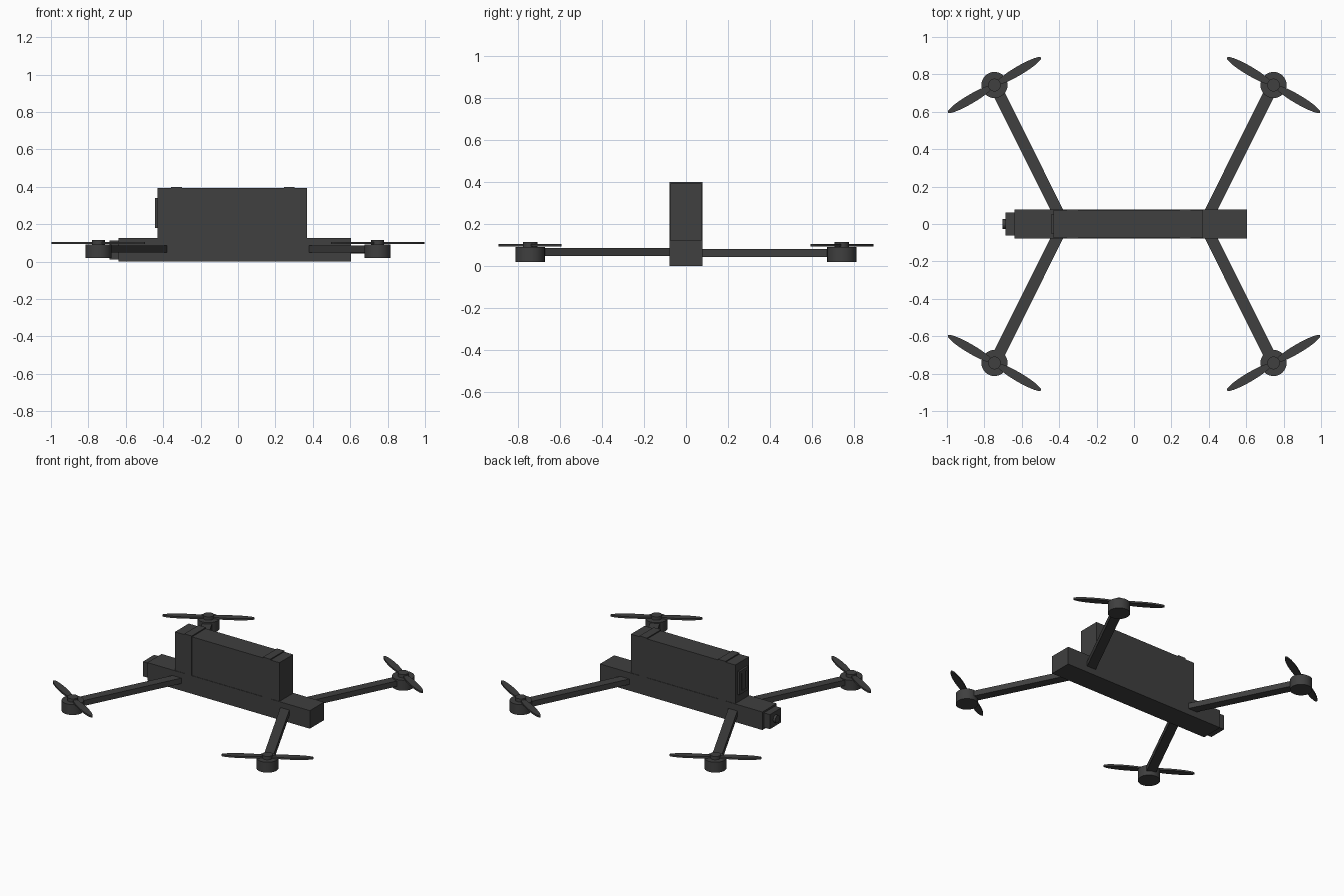
import bpy, bmesh
from math import cos, sin, pi, radians, atan2, hypot

if "Cube" in bpy.data.objects:
    bpy.data.objects.remove(bpy.data.objects["Cube"])

mat = bpy.data.materials.new("dark_grey")
mat.diffuse_color = (0.05, 0.05, 0.05, 1)
mat.use_nodes = True
mat.node_tree.nodes["Principled BSDF"].inputs["Base Color"].default_value = mat.diffuse_color


def finish(name, bm):
    bmesh.ops.recalc_face_normals(bm, faces=bm.faces)
    me = bpy.data.meshes.new(name)
    bm.to_mesh(me)
    bm.free()
    ob = bpy.data.objects.new(name, me)
    bpy.context.collection.objects.link(ob)
    me.materials.append(mat)
    return ob


def box(name, x, y, z):
    bm = bmesh.new()
    bmesh.ops.create_cube(bm, size=1)
    for v in bm.verts:
        v.co = [r[0] + (c + 0.5) * (r[1] - r[0]) for c, r in zip(v.co, (x, y, z))]
    return finish(name, bm)


def smooth(ob):
    bpy.ops.object.select_all(action='DESELECT')
    ob.select_set(True)
    bpy.context.view_layer.objects.active = ob
    bpy.ops.object.shade_smooth_by_angle(angle=radians(35))


def cylinder(name, loc, r, z0, z1, axis='Z'):
    bpy.ops.mesh.primitive_cylinder_add(vertices=32, radius=r, depth=z1 - z0)
    ob = bpy.context.object
    ob.name = name
    ob.data.materials.append(mat)
    if axis == 'X':
        ob.rotation_euler = (0, pi / 2, 0)
        ob.location = ((z0 + z1) / 2, loc[0], loc[1])
    else:
        ob.location = (loc[0], loc[1], (z0 + z1) / 2)
    smooth(ob)
    return ob


def propeller(name, x, y, angle):
    # two slim elliptical blades, extruded thin
    bm = bmesh.new()
    for side in (0, pi):
        a = angle + side
        ring = []
        for i in range(28):
            t = 2 * pi * i / 28
            u, w = 0.148 + 0.142 * cos(t), 0.024 * sin(t)
            ring.append(bm.verts.new((x + u * cos(a) - w * sin(a),
                                      y + u * sin(a) + w * cos(a), 0.093)))
        f = bm.faces.new(ring)
        ext = bmesh.ops.extrude_face_region(bm, geom=[f])['geom']
        for v in ext:
            if isinstance(v, bmesh.types.BMVert):
                v.co.z += 0.012
    return finish(name, bm)


# Fuselage and battery
box("fuselage", (-0.64, 0.605), (-0.078, 0.078), (0, 0.125))
box("battery", (-0.43, 0.37), (-0.075, 0.075), (0.12, 0.393))

# Battery straps
for name, x0 in (("rear_strap", -0.357), ("nose_strap", 0.245)):
    box(name, (x0, x0 + 0.057), (-0.078, 0.078), (0.12, 0.4))

# Battery connector: frame with a raised centre
for s in (-1, 1):
    box("connector_side", (-0.445, -0.425), sorted((s * 0.03, s * 0.05)), (0.18, 0.34))
    z = 0.26 + s * 0.07
    box("connector_rail", (-0.445, -0.425), (-0.03, 0.03), (z - 0.01, z + 0.01))
box("connector_core", (-0.442, -0.425), (-0.018, 0.018), (0.20, 0.32))

# Camera
box("camera_housing", (-0.686, -0.63), (-0.062, 0.062), (0.012, 0.113))
cylinder("camera_lens", (0, 0.062), 0.026, -0.702, -0.67, 'X')

# Arms, motors and propellers at the four corners
MX, MY = 0.746, 0.743
for sx, xn in ((-1, "left"), (1, "right")):
    for sy, yn in ((-1, "front"), (1, "back")):
        tag = yn + "_" + xn
        x, y = sx * MX, sy * MY
        zc = 0.068 if sy < 0 else 0.062
        ax, ay = sx * 0.39, sy * 0.03
        length = hypot(x - ax, y - ay)
        arm = box(tag + "_arm", (-length / 2, length / 2), (-0.031, 0.031), (-0.019, 0.019))
        arm.location = ((x + ax) / 2, (y + ay) / 2, zc)
        arm.rotation_euler = (0, 0, atan2(y - ay, x - ax))
        cylinder(tag + "_motor", (x, y), 0.07, 0.02, 0.092)
        cylinder(tag + "_hub", (x, y), 0.034, 0.085, 0.115)
        propeller(tag + "_propeller", x, y, radians(-30.5 * sx * sy))
